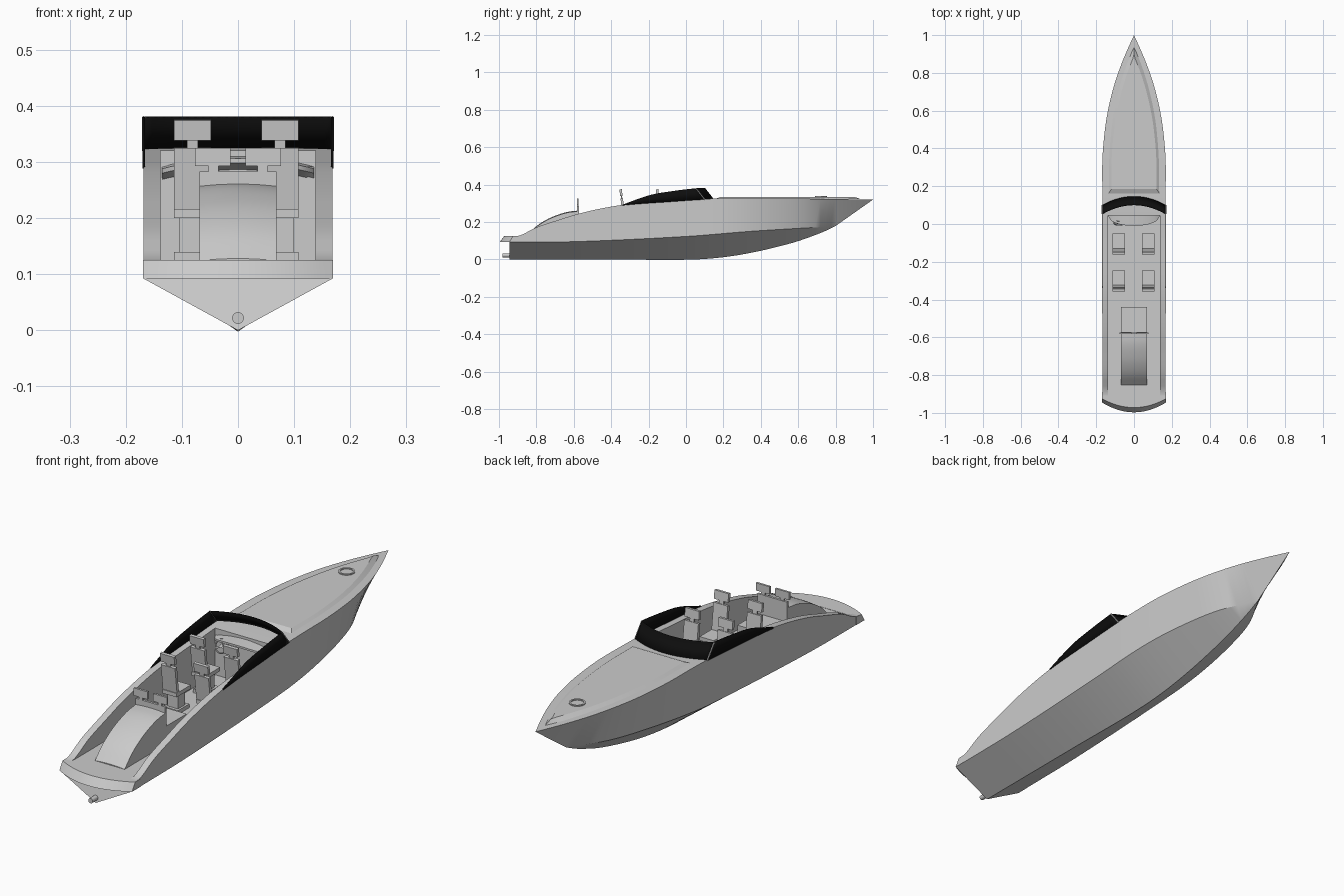
import bpy, bmesh, math
from mathutils import Matrix, Vector

if "Cube" in bpy.data.objects:
    bpy.data.objects.remove(bpy.data.objects["Cube"])


def curve(keys):
    """Smooth interpolation through (y, value) keys."""
    n = len(keys)
    def slope(i):
        a, b = keys[max(i - 1, 0)], keys[min(i + 1, n - 1)]
        return (b[1] - a[1]) / (b[0] - a[0])
    def f(y):
        y = min(max(y, keys[0][0]), keys[-1][0])
        i = next(k for k in range(n - 1) if y <= keys[k + 1][0])
        (y0, v0), (y1, v1) = keys[i], keys[i + 1]
        h = y1 - y0
        t = (y - y0) / h
        return ((2*t**3 - 3*t*t + 1) * v0 + (t**3 - 2*t*t + t) * h * slope(i)
                + (3*t*t - 2*t**3) * v1 + (t**3 - t*t) * h * slope(i + 1))
    return f


def finish(name, bm, mat=None, smooth=True):
    bmesh.ops.remove_doubles(bm, verts=bm.verts[:], dist=1e-5)
    bmesh.ops.dissolve_degenerate(bm, edges=bm.edges[:], dist=1e-5)
    bmesh.ops.recalc_face_normals(bm, faces=bm.faces[:])
    me = bpy.data.meshes.new(name)
    bm.to_mesh(me)
    bm.free()
    ob = bpy.data.objects.new(name, me)
    bpy.context.collection.objects.link(ob)
    if mat:
        me.materials.append(mat)
    if smooth:
        bpy.ops.object.select_all(action='DESELECT')
        ob.select_set(True)
        bpy.context.view_layer.objects.active = ob
        bpy.ops.object.shade_smooth_by_angle(angle=math.radians(30))
    return ob


def loft(name, rows, closed=True, caps=True, mat=None):
    bm = bmesh.new()
    vs = [[bm.verts.new(p) for p in r] for r in rows]
    n = len(rows[0])
    for a, b in zip(vs, vs[1:]):
        for i in range(n if closed else n - 1):
            j = (i + 1) % n
            bm.faces.new((a[i], a[j], b[j], b[i]))
    if caps:
        bm.faces.new(vs[0])
        bm.faces.new(vs[-1])
    return finish(name, bm, mat)


def add_box(bm, x, y, z, rot=None):
    """Box from (min, max) ranges; optional extra matrix."""
    c = Vector([(a + b) / 2 for a, b in (x, y, z)])
    s = Matrix.Diagonal([b - a for a, b in (x, y, z)] + [1])
    m = Matrix.Translation(c) @ s
    bmesh.ops.create_cube(bm, size=1, matrix=rot @ m if rot else m)


black = bpy.data.materials.new("tinted_glass")
black.diffuse_color = (0.004, 0.004, 0.004, 1)
black.use_nodes = True
black.node_tree.nodes["Principled BSDF"].inputs["Base Color"].default_value = black.diffuse_color

# hull lines
half = curve([(-.945, .168), (.2, .168), (.35, .167), (.5, .154), (.6, .138),
              (.7, .115), (.8, .084), (.9, .045), (1, 0)])
sheer = curve([(-.945, .125), (-.89, .127), (-.8, .172), (-.67, .215), (-.58, .243),
               (-.45, .273), (-.326, .293), (-.1, .31), (.15, .325), (.6, .325), (1, .32)])
keel_low = curve([(-.945, 0), (-.4, 0), (.05, 0), (.29, .025), (.556, .085),
                  (.716, .14), (.797, .177)])
chine_low = curve([(-.945, .092), (-.57, .096), (0, .123), (.34, .15), (.6, .166), (.797, .177)])
chine_w = curve([(-.945, .168), (-.3, .168), (.1, .168), (.3, .156), (.5, .123),
                 (.65, .08), (.797, 0)])
FLOOR, DASH_Y, STEM = .124, .045, .797


def stem(y):
    return .177 + (y - STEM) / (1 - STEM) * (.32 - .177)


def section(y, deck):
    kz = keel_low(y) if y < STEM else stem(y)
    cz = chine_low(y) if y < STEM else kz
    cx = min(max(chine_w(y), 0), half(y)) if y < STEM else 0
    sx, sz = max(half(y), 0), sheer(y)
    ix = sx * .138 / .168
    fz = sz if deck else min(FLOOR, sz)
    sy = y + .02 if y < -.94 else y
    right = [(cx, y, cz), (sx, sy, sz), (ix, sy, sz), (ix, sy, fz)]
    return [(0, y, kz)] + right + [(-p[0], p[1], p[2]) for p in reversed(right)]


# hull with cockpit, doubled section at the bulkhead
rear = [-.945 + i * (DASH_Y + .945) / 34 for i in range(35)]
fore = sorted([DASH_Y + i * (.999 - DASH_Y) / 34 for i in range(35)] + [STEM])
loft("hull", [section(y, False) for y in rear] + [section(y, True) for y in fore])

# swim platform with curved sloping edge
rows = []
for i in range(17):
    u = -1 + i / 8
    b = 1 - u * u
    x = u * .169
    rows.append([(x, -.945 - .052 * b, .092), (x, -.925 - .047 * b, .125),
                 (x, -.89, .125), (x, -.89, .092)])
loft("swim_platform", rows)

# raised foredeck panel
rows = []
for i in range(33):
    t = i / 32
    yo, yi = .155 + t * .78, .185 + t * .715
    wo = max(half(yo) - .029, 0) if i < 32 else 0
    wi = max(half(yi) - .049, 0) if i < 32 else 0
    rows.append([(-wo, yo, .322), (-wi, yi, .335), (wi, yi, .335), (wo, yo, .322)])
loft("foredeck_panel", rows, closed=False, caps=False)
bm = bmesh.new()
w = [(-.139, .155, .322), (-.119, .185, .335), (.119, .185, .335), (.139, .155, .322)]
bm.faces.new([bm.verts.new(p) for p in w])
finish("foredeck_step", bm, smooth=False)

# deck hatch ring
rows = []
for i in range(33):
    a = math.tau * i / 32
    rows.append([(r * math.cos(a), .722 + r * math.sin(a), z)
                 for r, z in ((.032, .33), (.032, .339), (.025, .339), (.025, .33))])
loft("hatch_ring", rows, caps=False)

# windscreen: two side panes and a curved raked front pane
top = curve([(-.34, .293), (-.19, .345), (-.06, .367), (.02, .377), (.053, .38)])
side = []
for i in range(17):
    t = i / 16
    yb, yt = -.34 + t * .44, -.34 + t * .393
    side.append(((.168, yb, sheer(yb) - .003), (.168, yt, max(top(yt), sheer(yt)))))
for s, name in ((1, "right"), (-1, "left")):
    ob = loft("side_window_" + name, [[(s * p[0], p[1], p[2]) for p in r] for r in side],
              False, False, black)
    m = ob.modifiers.new("thickness", 'SOLIDIFY')
    m.thickness, m.offset = .004, 0
rows = []
for i in range(25):
    u = -1 + i / 12
    b = .048 * (1 - u * u)
    rows.append([(u * .168, .1 + b, .32), (u * .168, .053 + b, .38)])
ob = loft("windscreen", rows, False, False, black)
m = ob.modifiers.new("thickness", 'SOLIDIFY')
m.thickness, m.offset = .004, 0

# windscreen corner pillars
bm = bmesh.new()
for s in (-1, 1):
    rot = Matrix.Translation((s * .168, .0765, .35)) @ Matrix.Rotation(math.atan2(.047, .06), 4, 'X')
    bmesh.ops.create_cone(bm, cap_ends=True, segments=8, radius1=.003, radius2=.003,
                          depth=.076, matrix=rot)
finish("windscreen_pillars", bm)

# dashboard: crowned ledge with curved rear edge
rows = []
for i in range(21):
    u = -1 + i / 10
    z = .306 - .018 * u * u
    y = .04 - .05 * math.sqrt(max(1 - u * u, 0))
    rows.append([(u * .135, y, z), (u * .135, .047, z + .004),
                 (u * .135, .047, z - .02), (u * .135, y, z - .008)])
loft("dashboard", rows)

# steering wheel with column and spokes
tilt = Matrix.Translation((-.08, .005, .275)) @ Matrix.Rotation(math.radians(65), 4, 'X')
bpy.ops.mesh.primitive_torus_add(major_segments=28, minor_segments=8,
                                 major_radius=.027, minor_radius=.003)
wheel = bpy.context.object
wheel.name = "steering_wheel"
wheel.matrix_world = tilt
bpy.ops.object.shade_smooth_by_angle(angle=math.radians(40))
bm = bmesh.new()
bmesh.ops.create_cone(bm, cap_ends=True, segments=16, radius1=.007, radius2=.007, depth=.045,
                      matrix=tilt @ Matrix.Translation((0, 0, -.02)))
for k in range(3):
    add_box(bm, (0, .027), (-.003, .003), (-.002, .002),
            tilt @ Matrix.Rotation(math.radians(90 + 120 * k), 4, 'Z'))
finish("steering_column", bm)

# four pedestal seats
for y in (-.05, -.245):
    for x in (-.081, .075):
        bm = bmesh.new()
        at = Matrix.Translation((x, y, 0))
        add_box(bm, (-.033, .033), (-.085, -.01), (.122, .14), at)
        add_box(bm, (-.024, .024), (-.072, -.025), (.14, .2), at)
        add_box(bm, (-.033, .033), (-.095, 0), (.2, .216), at)
        lean = Matrix.Translation((x, y - .078, .21)) @ Matrix.Rotation(math.radians(7), 4, 'X')
        add_box(bm, (-.033, .033), (-.013, 0), (0, .117), lean)
        add_box(bm, (-.01, .01), (-.01, -.003), (.115, .133), lean)
        add_box(bm, (-.033, .033), (-.013, 0), (.131, .167), lean)
        finish("seat", bm, smooth=False)

# engine cover: crowned, curved down to the stern
cover = [(-.852, .124), (-.80, .174), (-.74, .212), (-.68, .237), (-.63, .251), (-.58, .257)]
f = curve(cover)
rows = []
for i in range(25):
    y = -.852 + i * .272 / 24
    z = f(y)
    rows.append([(-.069, y, .12)] + [(u * .069, y, z + .004 * (1 - u * u))
                for u in (-1, -.6, -.2, .2, .6, 1)] + [(.069, y, .12)])
loft("engine_cover", rows)

# rear bench with backrest and two headrests
bm = bmesh.new()
add_box(bm, (-.069, .069), (-.58, -.44), (.122, .2))
add_box(bm, (-.069, .069), (-.582, -.572), (.2, .283))
for s in (-1, 1):
    for a, b, z0, z1 in ((.035, .053, .283, .294), (.013, .077, .293, .325)):
        add_box(bm, sorted((s * a, s * b)), (-.583, -.574), (z0, z1))
finish("rear_bench", bm, smooth=False)

# stern exhaust pipe
bm = bmesh.new()
bmesh.ops.create_cone(bm, cap_ends=True, segments=24, radius1=.0105, radius2=.0105, depth=.05,
                      matrix=Matrix.Translation((0, -.955, .022)) @ Matrix.Rotation(math.pi / 2, 4, 'X'))
finish("stern_pipe", bm)
